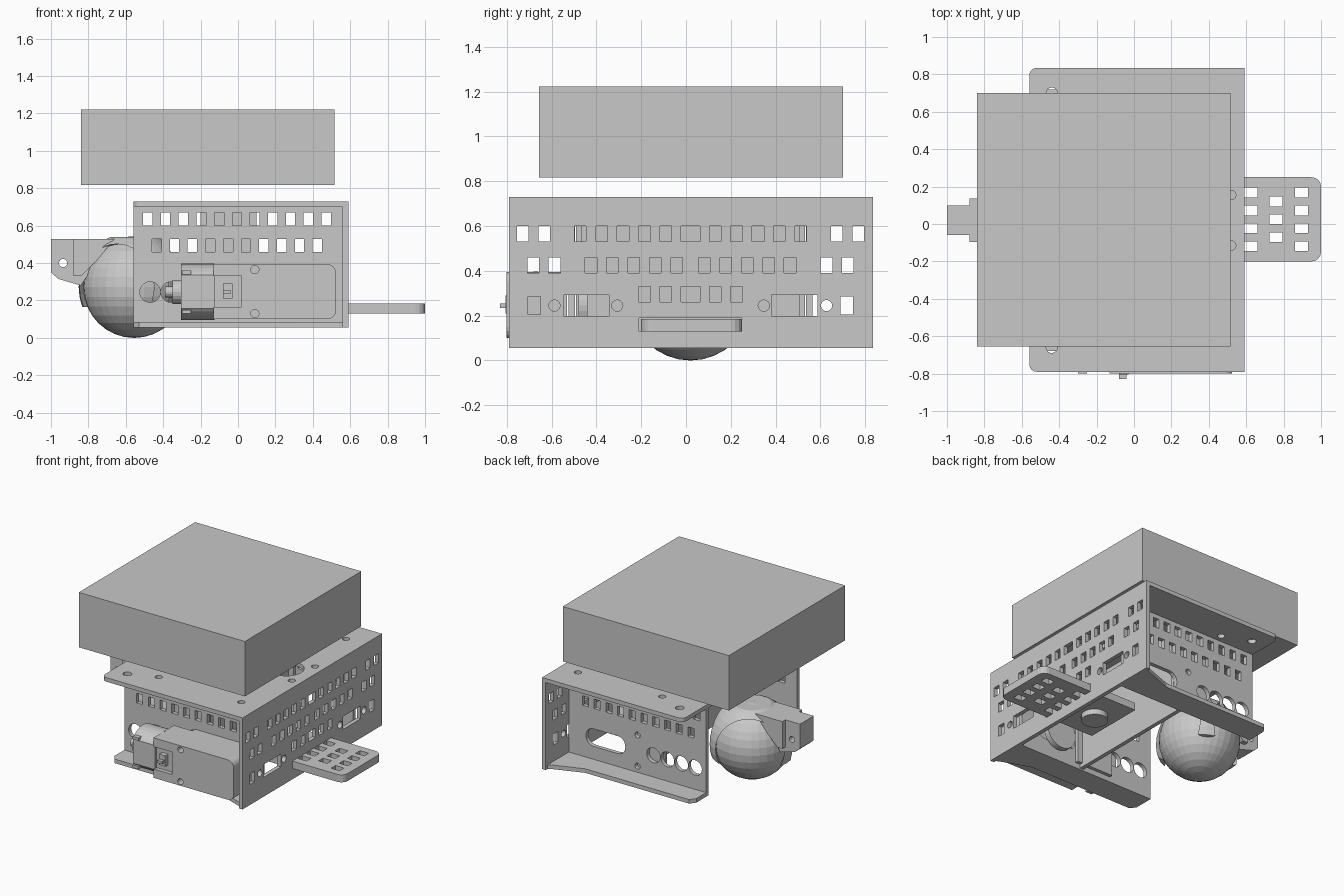
import bpy, bmesh, math
from mathutils import Matrix, Vector

if "Cube" in bpy.data.objects:
    bpy.data.objects.remove(bpy.data.objects["Cube"])

grey = bpy.data.materials.new("plain grey")
grey.diffuse_color = (0.58, 0.58, 0.58, 1)
grey.use_nodes = True
grey.node_tree.nodes["Principled BSDF"].inputs["Base Color"].default_value = grey.diffuse_color
YC = 0.02          # chassis centre line in y
AX = {'x': Matrix.Rotation(math.pi / 2, 4, 'Y'), 'y': Matrix.Rotation(math.pi / 2, 4, 'X'), 'z': Matrix()}


def add_box(bm, x0, x1, y0, y1, z0, z1):
    m = Matrix.Translation(((x0 + x1) / 2, (y0 + y1) / 2, (z0 + z1) / 2)) @ Matrix.Diagonal((x1 - x0, y1 - y0, z1 - z0, 1))
    bmesh.ops.create_cube(bm, size=1, matrix=m)


def add_cyl(bm, c, r, length, axis, n=24):
    bmesh.ops.create_cone(bm, cap_ends=True, segments=n, radius1=r, radius2=r,
                          depth=length, matrix=Matrix.Translation(c) @ AX[axis])


def add_prism(bm, pts, axis, lo, hi):
    def place(a, b, h):
        return {'z': (a, b, h), 'y': (a, h, b), 'x': (h, a, b)}[axis]
    f = bm.faces.new([bm.verts.new(place(a, b, lo)) for a, b in pts])
    ext = bmesh.ops.extrude_face_region(bm, geom=[f])
    vs = [v for v in ext['geom'] if isinstance(v, bmesh.types.BMVert)]
    bmesh.ops.translate(bm, verts=vs, vec=Vector(place(0, 0, hi - lo)))
    bmesh.ops.recalc_face_normals(bm, faces=bm.faces[:])


def rounded(x0, x1, y0, y1, rad, n=4):
    # rad: radii for corners (x1,y1), (x0,y1), (x0,y0), (x1,y0)
    out = []
    corners = [(x1, y1, -1, -1), (x0, y1, 1, -1), (x0, y0, 1, 1), (x1, y0, -1, 1)]
    for k, (cx, cy, sx, sy) in enumerate(corners):
        r = rad[k]
        if r == 0:
            out.append((cx, cy))
            continue
        for i in range(n + 1):
            a = math.pi / 2 * (k + i / n)
            out.append((cx + sx * r + r * math.cos(a), cy + sy * r + r * math.sin(a)))
    return out


def finish(name, bm):
    me = bpy.data.meshes.new(name)
    bm.to_mesh(me)
    bm.free()
    ob = bpy.data.objects.new(name, me)
    bpy.context.collection.objects.link(ob)
    me.materials.append(grey)
    return ob


def make(name, fn, *args, **kw):
    bm = bmesh.new()
    fn(bm, *args, **kw)
    return finish(name, bm)


def cut(ob, cutter_bm, op='DIFFERENCE'):
    c = finish("cutter", cutter_bm)
    c.hide_render = True
    m = ob.modifiers.new("cut", 'BOOLEAN')
    m.operation, m.solver, m.object = op, 'EXACT', c
    dg = bpy.context.evaluated_depsgraph_get()
    new = bpy.data.meshes.new_from_object(ob.evaluated_get(dg))
    ob.modifiers.clear()
    ob.data = new
    bpy.data.objects.remove(c)


# battery block floating above the chassis
make("battery_block", add_box, -0.84, 0.515, -0.655, 0.70, 0.817, 1.222)

# top plate with central and mounting holes
top = make("top_plate", add_prism, rounded(-0.56, 0.59, -0.79, 0.835, (0, 0.04, 0.04, 0)), 'z', 0.70, 0.73)
bm = bmesh.new()
add_cyl(bm, (0.38, YC, 0.71), 0.12, 0.2, 'z')
for s in (-1, 1):
    for x, dy, r in ((0.52, 0.135, 0.025), (0.44, 0.61, 0.025), (-0.24, 0.60, 0.025), (-0.44, 0.68, 0.03)):
        add_cyl(bm, (x, YC + s * dy, 0.71), r, 0.2, 'z', 16)
cut(top, bm)

# perforated end plate on +x
end = make("end_plate", add_box, 0.56, 0.59, -0.79, 0.835, 0.055, 0.702)
bm = bmesh.new()
P = 0.0955


def slot(y, z, w=0.052, h=0.07):
    add_box(bm, 0.5, 0.65, y - w / 2, y + w / 2, z - h / 2, z + h / 2)


slot(YC, 0.565, 0.085)
slot(YC, 0.295, 0.085)
slot(YC, 0.16, 0.46, 0.06)
for s in (-1, 1):
    for d in [0.11 + P * k for k in range(5)] + [0.652, 0.748]:
        slot(YC + s * d, 0.565)
    for d in [0.062 + P * k for k in range(5)] + [0.607, 0.702]:
        slot(YC + s * d, 0.425)
    for d in (0.11, 0.205):
        slot(YC + s * d, 0.295)
    slot(YC + s * 0.465, 0.245, 0.205, 0.095)
    slot(YC + s * 0.697, 0.245, 0.055, 0.08)
    for d in (0.327, 0.607):
        add_cyl(bm, (0.575, YC + s * d, 0.245), 0.025, 0.2, 'x', 16)
cut(end, bm)

# side plates with hole rows, and their tapering bottom flanges
for s, side in ((-1, "front"), (1, "back")):
    def Y(d):
        return YC + s * d
    a, b = sorted((Y(0.515), Y(0.545)))
    plate = make(side + "_side_plate", add_box, -0.56, 0.562, a, b, 0.057, 0.702)
    bm = bmesh.new()
    for k in range(11):
        x = -0.483 + P * k
        add_box(bm, x - 0.025, x + 0.025, a - 0.1, b + 0.1, 0.60, 0.67)
    for k in range(10):
        x = -0.435 + P * k
        add_box(bm, x - 0.025, x + 0.025, a - 0.1, b + 0.1, 0.46, 0.53)
    for x in (-0.47, -0.357, -0.244, -0.13):
        add_cyl(bm, (x, Y(0.53), 0.245), 0.055, 0.2, 'y')
    for z in (0.13, 0.36):
        add_cyl(bm, (0.0, Y(0.53), z), 0.022, 0.2, 'y', 12)
    add_prism(bm, rounded(0.10, 0.42, 0.18, 0.31, (0.06,) * 4), 'y', a - 0.1, b + 0.1)
    cut(plate, bm)
    pts = [(0.59, Y(0.515)), (0.59, Y(0.81)), (0.54, Y(0.78)), (0.32, Y(0.70)), (-0.53, Y(0.70)), (-0.56, Y(0.66)), (-0.56, Y(0.515))]
    make(side + "_bottom_flange", add_prism, pts, 'z', 0.055, 0.085)

# cross channel inside the chassis
bm = bmesh.new()
add_box(bm, 0.03, 0.06, YC - 0.51, YC + 0.51, 0.062, 0.70)
for s in (-1, 1):
    a, b = sorted((YC + s * 0.485, YC + s * 0.51))
    add_box(bm, -0.20, 0.10, a, b, 0.09, 0.70)
finish("cross_channel", bm)

# perforated tongue through the end plate
tongue = make("tongue", add_prism, rounded(0.20, 1.0, -0.20, 0.25, (0.05, 0, 0, 0.05)), 'z', 0.13, 0.185)
bm = bmesh.new()
for x, ds in ((0.625, (-1.5, -0.5, 0.5, 1.5)), (0.76, (-1, 0, 1)), (0.895, (-1.5, -0.5, 0.5, 1.5))):
    for d in ds:
        y = 0.025 + P * d
        add_box(bm, x - 0.035, x + 0.035, y - 0.026, y + 0.026, 0, 0.3)
cut(tongue, bm)
make("tongue_disc", add_cyl, (0.36, YC, 0.115), 0.09, 0.05, 'z', 32)

# gear motor on the front side
gear = make("gearbox", add_prism, rounded(0.02, 0.525, 0.10, 0.395, (0.05, 0, 0, 0.05)), 'y', -0.80, -0.53)
bm = bmesh.new()
for z in (0.13, 0.365):
    add_cyl(bm, (0.09, -0.7, z), 0.022, 0.8, 'y', 16)
cut(gear, bm)
bm = bmesh.new()
for z0, z1 in ((0.10, 0.165), (0.33, 0.395)):
    add_box(bm, -0.13, 0.025, -0.80, -0.56, z0, z1)
add_box(bm, -0.13, 0.025, -0.77, -0.56, 0.16, 0.335)
add_box(bm, -0.08, -0.03, -0.805, -0.76, 0.21, 0.29)
add_box(bm, -0.08, -0.04, -0.83, -0.80, 0.235, 0.255)
finish("motor_mount", bm)
can = make("motor_can", add_cyl, (-0.215, -0.67, 0.247), 0.15, 0.18, 'x', 32)
bm = bmesh.new()
add_box(bm, -0.5, 0, -0.79, -0.55, 0.05, 0.45)
cut(can, bm, 'INTERSECT')
bm = bmesh.new()
add_cyl(bm, (-0.325, -0.67, 0.245), 0.065, 0.05, 'x', 20)
add_cyl(bm, (-0.365, -0.67, 0.245), 0.03, 0.05, 'x', 16)
add_box(bm, -0.30, -0.25, -0.80, -0.56, 0.13, 0.15)
add_box(bm, -0.30, -0.25, -0.80, -0.56, 0.34, 0.36)
finish("motor_end_cap", bm)
make("encoder_disc", add_cyl, (0.26, -0.46, 0.245), 0.12, 0.04, 'y', 32)

# caster ball, socket with three claws, and rear arm
BALL = Vector((-0.555, YC, 0.272))
make("caster_ball", bmesh.ops.create_uvsphere, u_segments=32, v_segments=16, radius=0.272, matrix=Matrix.Translation(BALL))
sock = make("caster_socket", bmesh.ops.create_uvsphere, u_segments=36, v_segments=18, radius=0.297, matrix=Matrix.Translation(BALL))
bm = bmesh.new()
add_box(bm, -1, 0, -0.5, 0.5, 0.165, 0.54)
cut(sock, bm, 'INTERSECT')
for k in range(3):
    bm = bmesh.new()
    add_cyl(bm, (0.35, 0, 0), 0.23, 0.6, 'x', 40)
    bmesh.ops.transform(bm, matrix=Matrix.Translation(BALL) @ Matrix.Rotation(k * math.tau / 3, 4, 'Z'), verts=bm.verts[:])
    cut(sock, bm)
arm = make("caster_arm", add_prism, [(-1.0, 0.53), (-0.72, 0.53), (-0.76, 0.40), (-0.84, 0.28), (-0.96, 0.315), (-1.0, 0.35)],
           'y', YC - 0.08, YC + 0.08)
bm = bmesh.new()
add_cyl(bm, (-0.935, YC, 0.40), 0.022, 0.5, 'y', 16)
cut(arm, bm)
make("caster_arm_root", add_prism, [(-0.88, 0.53), (-0.66, 0.53), (-0.75, 0.42), (-0.84, 0.33), (-0.88, 0.33)],
     'y', YC - 0.115, YC + 0.115)
